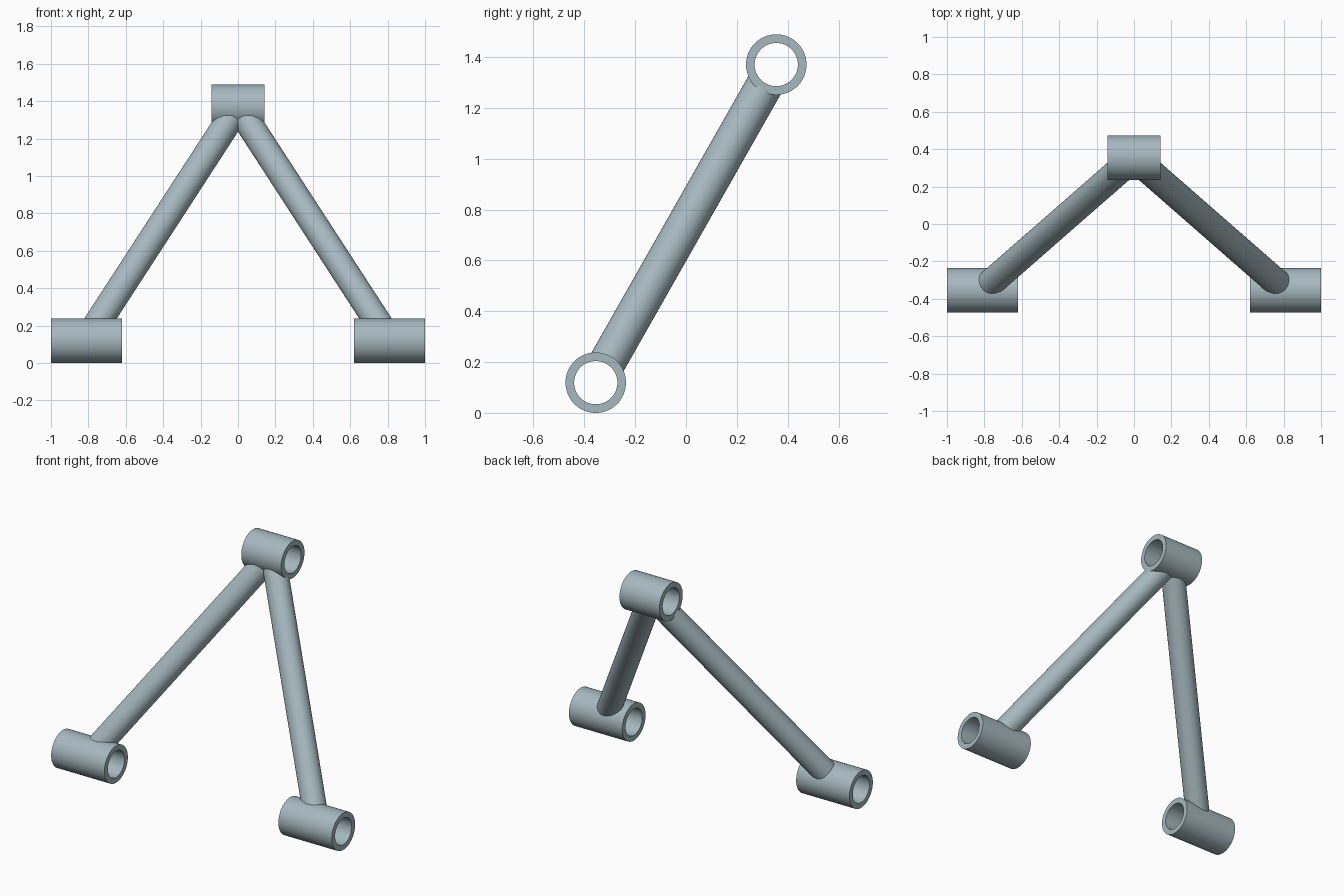
import bpy
import math
from mathutils import Vector

if "Cube" in bpy.data.objects:
    bpy.data.objects.remove(bpy.data.objects["Cube"])

N = 64
R_OUT, R_IN, R_ROD = 0.119, 0.085, 0.073
R_SEAT = 0.10  # rods end inside the sleeve wall
LOW = Vector((0.812, -0.355, 0.119))
TOP = Vector((0.0, 0.355, 1.37))

# Blue-grey metal
metal = bpy.data.materials.new("blue_grey_metal")
metal.diffuse_color = (0.38, 0.48, 0.52, 1.0)
metal.use_nodes = True
metal.node_tree.nodes["Principled BSDF"].inputs["Base Color"].default_value = metal.diffuse_color


def make(name, rings, closed, mirror):
    """Skin a list of equal rings; optionally join last to first."""
    verts = [v for ring in rings for v in ring]
    n, k = len(rings[0]), len(rings)
    faces = []
    for i in range(k if closed else k - 1):
        j = (i + 1) % k
        for a in range(n):
            b = (a + 1) % n
            faces.append((i * n + a, i * n + b, j * n + b, j * n + a))
    mesh = bpy.data.meshes.new(name)
    mesh.from_pydata(verts, [], faces)
    mesh.materials.append(metal)
    ob = bpy.data.objects.new(name, mesh)
    bpy.context.collection.objects.link(ob)
    bpy.context.view_layer.objects.active = ob
    ob.select_set(True)
    bpy.ops.object.mode_set(mode='EDIT')
    bpy.ops.mesh.select_all(action='SELECT')
    bpy.ops.mesh.normals_make_consistent(inside=False)
    bpy.ops.object.mode_set(mode='OBJECT')
    bpy.ops.object.shade_smooth_by_angle(angle=math.radians(35))
    ob.select_set(False)
    if mirror:
        m = ob.modifiers.new("Mirror", 'MIRROR')
        m.use_mirror_merge = False
    return ob


def sleeve(name, x0, x1, y, z, mirror):
    def ring(x, r):
        return [(x, y + r * math.cos(2 * math.pi * i / N),
                 z + r * math.sin(2 * math.pi * i / N)) for i in range(N)]
    make(name, [ring(x0, R_OUT), ring(x1, R_OUT), ring(x1, R_IN), ring(x0, R_IN)],
         True, mirror)


def coped_ring(centre, d, u, v):
    """Rod end shaped to the round sleeve it meets (sleeve axis along x)."""
    ring = []
    for i in range(N):
        a = 2 * math.pi * i / N
        o = (u * math.cos(a) + v * math.sin(a)) * R_ROD
        qa = d.y ** 2 + d.z ** 2
        qb = o.y * d.y + o.z * d.z
        qc = o.y ** 2 + o.z ** 2 - R_SEAT ** 2
        t = (-qb + math.sqrt(qb * qb - qa * qc)) / qa
        ring.append(centre + o + d * t)
    return ring


# Pivot sleeves
sleeve("lower_sleeves", 0.62, 1.0, LOW.y, LOW.z, True)
sleeve("top_sleeve", -0.142, 0.142, TOP.y, TOP.z, False)

# Slanted rods
d = (TOP - LOW).normalized()
u = d.cross(Vector((1, 0, 0))).normalized()
v = d.cross(u)
make("slanted_rods", [coped_ring(LOW, d, u, v), coped_ring(TOP, -d, u, v)], False, True)
